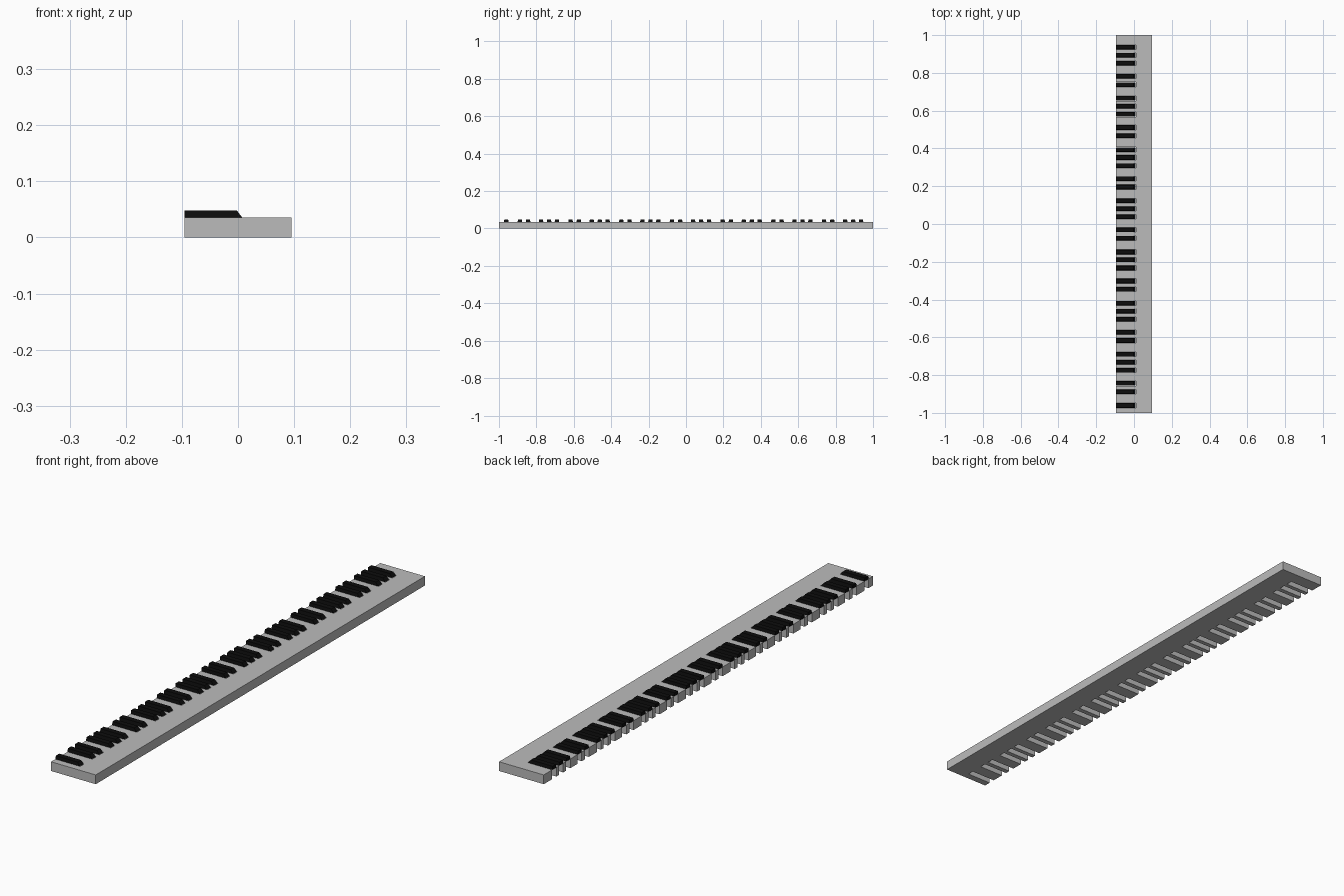
import bpy, bmesh

if "Cube" in bpy.data.objects:
    bpy.data.objects.remove(bpy.data.objects["Cube"])

N_WHITE = 52
BACK, FRONT = -0.095, 0.095      # key depth along x
SLOT_X = 0.010                   # front end of the slots between white keys
WHITE_TOP, BLACK_TOP = 0.0355, 0.048
SLOT_HALF = 0.0125               # half width of a slot
OCTAVE = 0.271


def material(name, rgb):
    m = bpy.data.materials.new(name)
    m.diffuse_color = (*rgb, 1)
    m.use_nodes = True
    m.node_tree.nodes["Principled BSDF"].inputs["Base Color"].default_value = m.diffuse_color
    return m


white = material("key grey", (0.5, 0.5, 0.5))
black = material("key black", (0.004, 0.004, 0.004))


def new_object(name, bm, mat):
    bmesh.ops.recalc_face_normals(bm, faces=bm.faces)
    mesh = bpy.data.meshes.new(name)
    bm.to_mesh(mesh)
    bm.free()
    mesh.materials.append(mat)
    obj = bpy.data.objects.new(name, mesh)
    bpy.context.collection.objects.link(obj)
    return obj


def bridge(bm, bottom, top):
    """Closed solid between two matching point loops."""
    a = [bm.verts.new(p) for p in bottom]
    b = [bm.verts.new(p) for p in top]
    bm.faces.new(a)
    bm.faces.new(b)
    for i in range(len(a)):
        j = (i + 1) % len(a)
        bm.faces.new((a[i], a[j], b[j], b[i]))


# Black key centres, keyed by the index of the white key boundary they sit on
centres = {1: -0.961}
for k in range(7):
    for edge, y in ((3, -0.888), (4, -0.844), (6, -0.775), (7, -0.732), (8, -0.690)):
        centres[edge + 7 * k] = y + OCTAVE * k

# White keys: prisms with a narrow tail beside each black key
bm = bmesh.new()
for i in range(N_WHITE):
    y0, y1 = -1 + 2 * i / N_WHITE, -1 + 2 * (i + 1) / N_WHITE
    t0 = max(y0, centres[i] + SLOT_HALF) if i in centres else y0
    t1 = min(y1, centres[i + 1] - SLOT_HALF) if i + 1 in centres else y1
    outline = [(FRONT, y0), (FRONT, y1)]
    if t1 < y1:
        outline += [(SLOT_X, y1), (SLOT_X, t1)]
    outline += [(BACK, t1), (BACK, t0)]
    if t0 > y0:
        outline += [(SLOT_X, t0), (SLOT_X, y0)]
    bridge(bm, [(x, y, 0) for x, y in outline],
           [(x, y, WHITE_TOP) for x, y in outline])
new_object("white_keys", bm, white)

# Black keys: caps with a sloped front and slightly tapered sides
bm = bmesh.new()
for y in centres.values():
    lo, hi = 0.0122, 0.0102
    z0 = WHITE_TOP - 0.0005
    bridge(bm,
           [(BACK, y - lo, z0), (0.008, y - lo, z0), (0.008, y + lo, z0), (BACK, y + lo, z0)],
           [(BACK, y - hi, BLACK_TOP), (-0.002, y - hi, BLACK_TOP),
            (-0.002, y + hi, BLACK_TOP), (BACK, y + hi, BLACK_TOP)])
new_object("black_keys", bm, black)
